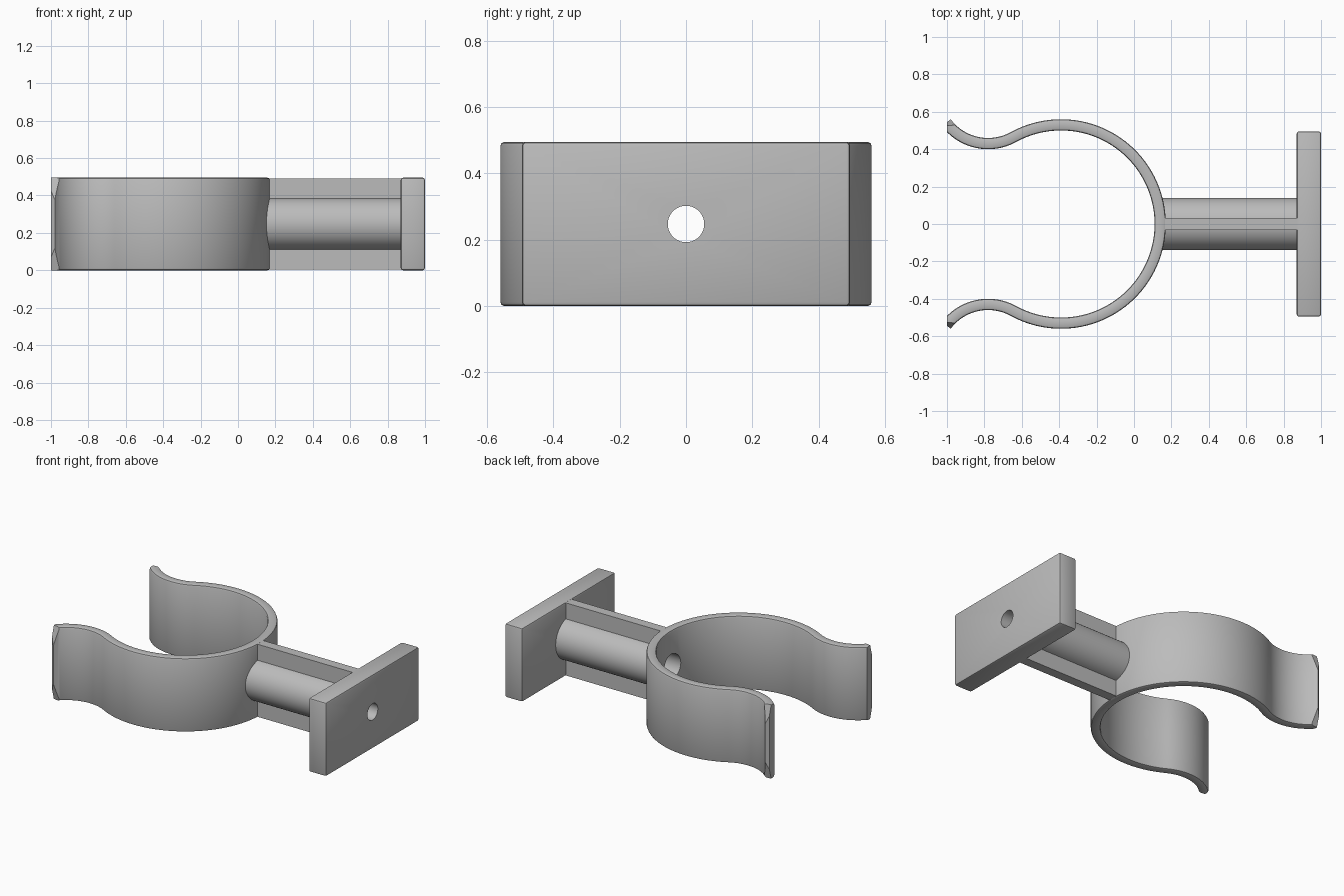
import bpy, bmesh, math
from mathutils import Vector, Matrix

cube = bpy.data.objects.get("Cube")
if cube:
    bpy.data.objects.remove(cube, do_unlink=True)

H = 0.495                    # overall height
MID = H / 2
HOLE, BORE, SHAFT = 0.055, 0.09, 0.14

grey = bpy.data.materials.new("light grey plastic")
grey.use_nodes = True
grey.diffuse_color = (0.5, 0.5, 0.5, 1)
grey.node_tree.nodes["Principled BSDF"].inputs["Base Color"].default_value = (0.5, 0.5, 0.5, 1)


def make(name, bm):
    bmesh.ops.recalc_face_normals(bm, faces=bm.faces)
    mesh = bpy.data.meshes.new(name)
    bm.to_mesh(mesh)
    bm.free()
    ob = bpy.data.objects.new(name, mesh)
    bpy.context.collection.objects.link(ob)
    mesh.materials.append(grey)
    return ob


def box(name, lo, hi, bevel=0.012):
    bm = bmesh.new()
    bmesh.ops.create_cube(bm, size=1)
    lo, hi = Vector(lo), Vector(hi)
    for v in bm.verts:
        v.co = (lo + hi) / 2 + v.co * (hi - lo)
    ob = make(name, bm)
    if bevel:
        mod = ob.modifiers.new("Bevel", "BEVEL")
        mod.width, mod.segments = bevel, 2
    return ob


def cutter(name, radius, x0, x1):
    bm = bmesh.new()
    bmesh.ops.create_cone(bm, cap_ends=True, segments=48, radius1=radius, radius2=radius,
                          depth=x1 - x0, matrix=Matrix.Translation(((x0 + x1) / 2, 0, MID))
                          @ Matrix.Rotation(math.pi / 2, 4, "Y"))
    ob = make(name, bm)
    ob.hide_render = True
    return ob


def cut(ob, tool):
    mod = ob.modifiers.new("Hole", "BOOLEAN")
    mod.operation, mod.solver, mod.object = "DIFFERENCE", "EXACT", tool


def finish(ob):
    bpy.ops.object.select_all(action="DESELECT")
    ob.select_set(True)
    bpy.context.view_layer.objects.active = ob
    bpy.ops.object.convert(target="MESH")
    bpy.ops.object.shade_smooth_by_angle(angle=math.radians(32))


# Clip: rounded section swept along a ring arc and a reversed lip arc
ring_c, lip_c = Vector((-0.39, 0, 0)), Vector((-0.78, 0.71, 0))
ring_r, half = 0.53, 0.03
span = lip_c - ring_c
lip_r = span.length - ring_r
turn = math.atan2(span.y, span.x)
tip = math.radians(217)
path = []
for i in range(49):
    a = turn * i / 48
    n = Vector((math.cos(a), math.sin(a), 0))
    path.append((ring_c + n * ring_r, n))
for i in range(1, 25):
    a = turn + math.pi + (tip - turn - math.pi) * i / 24
    n = Vector((-math.cos(a), -math.sin(a), 0))
    path.append((lip_c - n * lip_r, n))

b = 0.012
corner = [(half, MID - b), (half - b * 0.3, MID - b * 0.3), (half - b, MID)]
section = (corner + [(-o, z) for o, z in reversed(corner)]
           + [(-o, -z) for o, z in corner] + [(o, -z) for o, z in reversed(corner)])
bm = bmesh.new()
rows = [[bm.verts.new(p + n * o + Vector((0, 0, MID + z))) for o, z in section] for p, n in path]
for r0, r1 in zip(rows, rows[1:]):
    for k in range(len(section)):
        j = (k + 1) % len(section)
        bm.faces.new((r0[k], r0[j], r1[j], r1[k]))
bm.faces.new(rows[-1])


def trim(point, normal):
    res = bmesh.ops.bisect_plane(bm, geom=bm.verts[:] + bm.edges[:] + bm.faces[:], dist=1e-5,
                                 plane_co=point, plane_no=normal, clear_outer=True)
    edges = [e for e in res["geom_cut"] if isinstance(e, bmesh.types.BMEdge)]
    if edges:
        bmesh.ops.edgenet_fill(bm, edges=edges)


# Square off the lip end and chamfer its upper and lower corners
trim(Vector((-1, 0, 0)), Vector((-1, 0, 0)))
for s in (1, -1):
    p, q, r = (Vector((x, y, MID + s * z)) for x, y, z in
               ((-0.94, 0.53, MID), (-0.975, 0.557, 0.14), (-1, 0.525, MID)))
    normal = (q - p).cross(r - p)
    if normal.z * s < 0:
        normal.negate()
    trim(p, normal)

clip = make("spring_clip", bm)
mirror = clip.modifiers.new("Mirror", "MIRROR")
mirror.use_axis = (False, True, False)

# Wall plate
plate = box("wall_plate", (0.87, -0.495, 0), (1, 0.495, H))

# Screw hole through the plate, wider bore through the clip
hole_tool = cutter("hole_cutter", HOLE, 0.8, 1.1)
bore_tool = cutter("bore_cutter", BORE, 0, 0.3)
cut(plate, hole_tool)
cut(clip, bore_tool)

# Hollow shaft with stepped bore
profile = [(0.14, BORE), (0.14, SHAFT), (0.87, SHAFT), (0.87, HOLE), (0.35, HOLE), (0.35, BORE)]
bm = bmesh.new()
pts = [bm.verts.new((x, 0, MID + r)) for x, r in profile]
loop = [bm.edges.new((pts[i], pts[(i + 1) % len(pts)])) for i in range(len(pts))]
bmesh.ops.spin(bm, geom=pts + loop, cent=(0, 0, MID), axis=(1, 0, 0),
               angle=math.tau, steps=48, use_merge=True)
bmesh.ops.remove_doubles(bm, verts=bm.verts, dist=1e-5)
shaft = make("shaft", bm)

# Ribs above and below the shaft
ribs = [box("lower_rib", (0.13, -0.032, 0.004), (0.88, 0.032, 0.12), 0),
        box("upper_rib", (0.13, -0.032, H - 0.12), (0.88, 0.032, H - 0.004), 0)]

for ob in [clip, plate, shaft] + ribs:
    finish(ob)
for tool in (hole_tool, bore_tool):
    bpy.data.objects.remove(tool, do_unlink=True)
